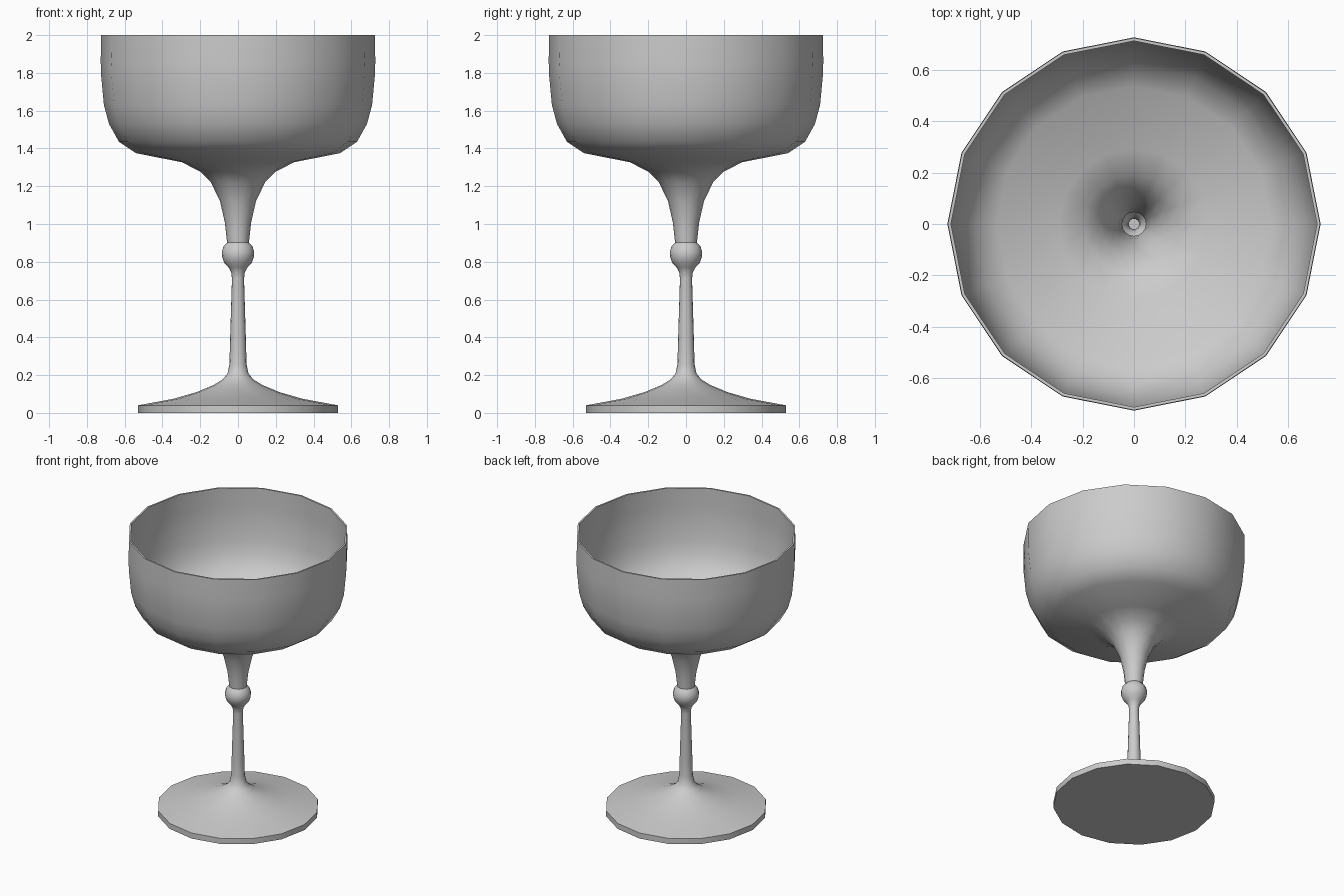
import bpy, bmesh
from math import radians, cos, sin, tau

if "Cube" in bpy.data.objects:
    bpy.data.objects.remove(bpy.data.objects["Cube"])

SIDES = 16

# Outer profile from the underside of the foot to the rim: (radius, z)
foot = [(0.53, 0), (0.53, 0.04), (0.34, 0.075), (0.22, 0.11), (0.13, 0.147), (0.08, 0.178), (0.055, 0.21)]
stem = [(0.045, 0.26), (0.043, 0.35), (0.032, 0.71), (0.036, 0.745)]
bead = [(0.05, 0.77), (0.073, 0.795), (0.084, 0.825), (0.086, 0.85), (0.077, 0.882), (0.058, 0.902)]
bowl = [(0.063, 0.95), (0.07, 1.01), (0.095, 1.12), (0.143, 1.22), (0.2, 1.277), (0.297, 1.327),
        (0.54, 1.375), (0.63, 1.435), (0.683, 1.53), (0.71, 1.63), (0.725, 1.79), (0.727, 1.86), (0.725, 2.0)]


def lathe(name, profile):
    bm = bmesh.new()
    rings = [[bm.verts.new((r * cos(tau * i / SIDES), r * sin(tau * i / SIDES), z))
              for i in range(SIDES)] for r, z in profile]
    for a, b in zip(rings, rings[1:]):
        for i in range(SIDES):
            j = (i + 1) % SIDES
            bm.faces.new((a[i], a[j], b[j], b[i]))
    bm.faces.new(rings[0][::-1])  # underside of the foot
    mesh = bpy.data.meshes.new(name)
    bm.to_mesh(mesh)
    bm.free()
    ob = bpy.data.objects.new(name, mesh)
    bpy.context.collection.objects.link(ob)
    return ob


# Whole glass turned as one skin, given an inner wall
glass = lathe("goblet", foot + stem + bead + bowl)
wall = glass.modifiers.new("wall", 'SOLIDIFY')
wall.thickness = 0.012
wall.offset = -1

bpy.context.view_layer.objects.active = glass
glass.select_set(True)
bpy.ops.object.modifier_apply(modifier="wall")
bpy.ops.object.shade_smooth_by_angle(angle=radians(40))
